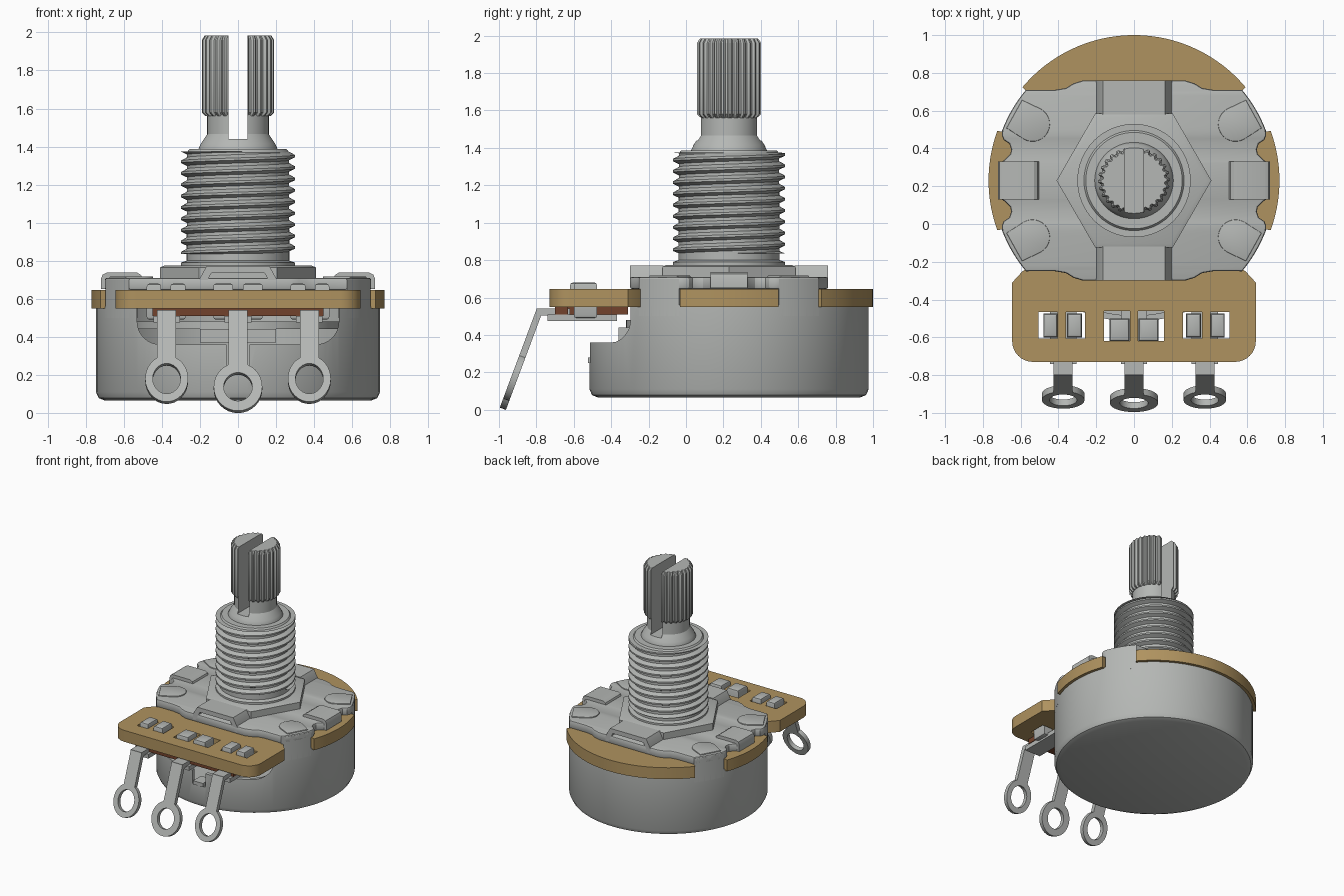
import bpy, bmesh, math
from mathutils import Matrix, Vector

if "Cube" in bpy.data.objects:
    bpy.data.objects.remove(bpy.data.objects["Cube"])

CY = 0.23                      # y of the shaft axis
AXIS = Matrix.Translation((0, CY, 0))
UPRIGHT = Matrix.Rotation(math.pi / 2, 4, 'X')
parts = []


def material(name, rgb):
    m = bpy.data.materials.new(name)
    m.use_nodes = True
    m.diffuse_color = (*rgb, 1)
    m.node_tree.nodes["Principled BSDF"].inputs["Base Color"].default_value = (*rgb, 1)
    return m


METAL = material("metal grey", (0.46, 0.475, 0.46))
BOARD = material("board tan", (0.43, 0.29, 0.115))
BROWN = material("pad brown", (0.17, 0.055, 0.025))


def add(name, mesh, mat):
    ob = bpy.data.objects.new(name, mesh)
    bpy.context.collection.objects.link(ob)
    mesh.materials.clear()
    mesh.materials.append(mat)
    parts.append(ob)
    return ob


def finish(bm, name, mat, matrix=Matrix()):
    bmesh.ops.remove_doubles(bm, verts=bm.verts, dist=0.0001)
    bmesh.ops.recalc_face_normals(bm, faces=bm.faces)
    bm.transform(matrix)
    mesh = bpy.data.meshes.new(name)
    bm.to_mesh(mesh)
    bm.free()
    return add(name, mesh, mat)


def evaluated_mesh(ob):
    deps = bpy.context.evaluated_depsgraph_get()
    return bpy.data.meshes.new_from_object(ob.evaluated_get(deps))


def flat(name, loops, z0, z1, mat=METAL, matrix=Matrix(), bevel=0.0):
    """Extrude closed 2D outlines; inner loops become holes."""
    cu = bpy.data.curves.new(name, 'CURVE')
    cu.dimensions, cu.fill_mode = '2D', 'BOTH'
    cu.extrude, cu.bevel_depth, cu.offset = (z1 - z0) / 2 - bevel, bevel, -bevel
    cu.bevel_resolution = 1
    for loop in loops:
        sp = cu.splines.new('POLY')
        sp.points.add(len(loop) - 1)
        for p, (x, y) in zip(sp.points, loop):
            p.co = (x, y, 0, 1)
        sp.use_cyclic_u = True
    ob = bpy.data.objects.new(name + " outline", cu)
    bpy.context.collection.objects.link(ob)
    bm = bmesh.new()
    bm.from_mesh(evaluated_mesh(ob))
    bpy.data.objects.remove(ob)
    bpy.data.curves.remove(cu)
    return finish(bm, name, mat, matrix @ Matrix.Translation((0, 0, (z0 + z1) / 2)))


def rect(x0, x1, y0, y1):
    return [(x0, y0), (x1, y0), (x1, y1), (x0, y1)]


def arc(cx, cy, rx, a0, a1, n=8, ry=None):
    angles = [math.radians(a0 + (a1 - a0) * i / n) for i in range(n + 1)]
    return [(cx + rx * math.cos(a), cy + (ry or rx) * math.sin(a)) for a in angles]


def lathe(name, profile, n=64, tooth=None, sx=1.0):
    """Spin (radius, z) points around the shaft axis."""
    bm = bmesh.new()
    cols = []
    for i in range(n):
        a = math.tau * i / n
        k = tooth[i % len(tooth)] if tooth else 1
        cols.append([bm.verts.new((r * k * math.cos(a) * sx, r * k * math.sin(a), z))
                     for r, z in profile])
    for i in range(n):
        a, b = cols[i], cols[(i + 1) % n]
        for j in range(len(profile) - 1):
            quad = [a[j], b[j], b[j + 1], a[j + 1]]
            if profile[j][0] == 0:
                quad.remove(b[j])
            if profile[j + 1][0] == 0:
                quad.remove(b[j + 1])
            bm.faces.new(quad)
    return finish(bm, name, METAL, AXIS)


def cut(ob, cutter):
    mod = ob.modifiers.new("cut", 'BOOLEAN')
    mod.operation, mod.solver, mod.object = 'DIFFERENCE', 'EXACT', cutter
    mesh = evaluated_mesh(ob)
    ob.modifiers.clear()
    ob.data = mesh
    parts.remove(cutter)
    bpy.data.objects.remove(cutter)


# Can with the front opening and its small notch
can = lathe("can", [(0, .065), (.70, .065), (.732, .078), (.747, .11), (.747, .56),
                    (.715, .56), (.715, .11), (0, .11)], 96)
opening = arc(-.41, .48, .12, 180, 270) + arc(.41, .48, .12, 270, 360) + [(.53, .8), (-.53, .8)]
cut(can, flat("opening cutter", [opening], .2, .9, matrix=UPRIGHT))
cut(can, flat("notch cutter", [rect(-.06, .06, .25, .5)], .4, .9, matrix=UPRIGHT))
flat("can_notch_tab", [rect(-.045, .045, -.525, -.42)], .25, .28)

# Inside of the can
flat("wiper_disc", [arc(0, 0, .55, 0, 355, 71)], .44, .48, matrix=AXIS)
flat("wiper_block", [rect(-.2, .2, -.36, -.05)], .37, .44)

# Lugs of the can reaching through the board, with folded tongues on the cover
for mx in (1, -1):
    for my in (1, -1):
        side = "left" if mx > 0 else "right"
        end = "back" if my > 0 else "front"
        lug = arc(0, 0, .747, 21, 40) + arc(0, 0, .69, 40, 21)
        flat(f"lug_{end}_{side}", [[(x * mx, y * my) for x, y in lug]], .5, .70, matrix=AXIS)
        turn = Matrix.Rotation(math.atan2(.3 * my, .54 * mx), 4, 'Z')
        tongue = arc(.615, 0, .092, 90, 270, 14) + [(.725, -.085), (.725, .085)]
        flat(f"tongue_{end}_{side}", [tongue], .69, .718, matrix=AXIS @ turn, bevel=.004)

# Board with terminal windows
windows = []
for s in (1, -1):
    for a, b, y0, y1 in ((.02, .16, -.62, -.46), (.26, .36, -.605, -.465), (.405, .505, -.605, -.465)):
        windows.append(rect(min(a * s, b * s), max(a * s, b * s), y0, y1))


def board_arc(a0, a1, n):
    return [(x, y + CY) for x, y in arc(0, 0, .77, a0, a1, n)]


def board_notch(a0, a1):
    return [(x, y + CY) for x, y in arc(0, 0, .69, a0, a1, 4)]


outline = (arc(-.535, -.62, .11, 180, 270) + arc(.535, -.62, .11, 270, 360)
           + [(.645, -.31), (.59, -.25)] + board_notch(-40, -21) + board_arc(-20, 20, 14)
           + board_notch(21, 39) + board_arc(40, 140, 40) + board_notch(141, 159)
           + board_arc(160, 200, 14) + board_notch(201, 220) + [(-.59, -.25), (-.645, -.31)])
flat("board", [outline] + windows, .55, .645, BOARD)

# Dark pads under the board
flat("pad_strip", [rect(-.45, .45, -.70, -.63)], .51, .55, BROWN)
for s, side in ((1, "left"), (-1, "right")):
    for a, b in ((.165, .255), (.365, .4)):
        flat(f"pad_{side}", [rect(min(a * s, b * s), max(a * s, b * s), -.63, -.31)], .51, .55, BROWN)

# Cover plate from one mirrored quarter
quarter = ([(.27, .53), (.32, .515), (.36, .49), (.42, .48), (.572, .48)][::-1])
quarter = ([(.70, .10), (.685, .11), (.655, .14), (.65, .165), (.66, .195), (.69, .215), (.70, .24)]
           + arc(0, 0, .747, 21, 40) + quarter[1:])
half = quarter + [(-x, y) for x, y in quarter[::-1]]
flat("cover", [half + [(-x, -y) for x, y in half]], .645, .71, matrix=AXIS, bevel=.012)

# Raised straps at the front and back of the cover
strap = [(-.205, .66), (-.205, .70), (-.165, .772), (.165, .772), (.205, .70), (.205, .66),
         (.18, .66), (.14, .735), (-.14, .735), (-.18, .66)]
for s, end in ((1, "back"), (-1, "front")):
    mid = -(CY + .44 * s)
    flat(f"strap_{end}", [strap], mid - .09, mid + .09, matrix=UPRIGHT)

# Folded tabs at the sides of the cover
tab = [(.50, .65), (.72, .65), (.72, .705), (.712, .727), (.69, .737), (.53, .737), (.51, .725), (.50, .70)]
for s, side in ((1, "left"), (-1, "right")):
    flat(f"side_tab_{side}", [[(x * s, z) for x, z in tab]], -CY - .1, -CY + .1, matrix=UPRIGHT)

# Threaded bushing
lathe("hex_flange", [(0, .70), (.41, .70), (.41, .765), (.385, .775), (0, .775)], 6)
lathe("bushing_core", [(0, .76), (.30, .76), (.30, .79), (.27, .80), (.268, 1.37), (.255, 1.387), (0, 1.387)])


def thread(z0, z1, pitch, n=64):
    ridge = [(0, .265), (.2, .265), (.48, .30), (.68, .30)]
    rows = (int((z1 - z0) / pitch) + 3) * len(ridge)
    bm = bmesh.new()
    grid = []
    for i in range(n):
        a = math.tau * i / n
        col = []
        for j in range(rows):
            f, r = ridge[j % 4]
            z = z0 + (j // 4 + f + i / n - 1) * pitch
            col.append(bm.verts.new((r * math.cos(a), r * math.sin(a), min(max(z, z0), z1))))
        grid.append(col)
    for i in range(n):
        shift = 4 if i == n - 1 else 0
        nxt = grid[(i + 1) % n]
        for j in range(rows - 1 - shift):
            bm.faces.new((grid[i][j], nxt[j + shift], nxt[j + 1 + shift], grid[i][j + 1]))
    return finish(bm, "bushing_thread", METAL, AXIS)


thread(.835, 1.375, .06)

# Split shaft with knurled end
shaft = lathe("shaft", [(0, 1.3), (.203, 1.3), (.203, 1.385), (.19, 1.415), (.157, 1.465), (.157, 1.57), (0, 1.57)],
              sx=1.03)
knurl = lathe("knurled_end", [(0, 1.56), (.16, 1.56), (.178, 1.58), (.178, 1.96), (.163, 1.985), (0, 1.985)],
              112, (1, 1, .93, .93), 1.07)
for ob in (shaft, knurl):
    cut(ob, flat("slot cutter", [rect(-.05, .05, -.3, .3)], 1.44, 2.2, matrix=AXIS))

# Solder terminals and the clips that hold them
for name, x, drop, rx, ry, hx, hy in (("left", .375, .374, .113, .13, .073, .085),
                                      ("centre", 0, .42, .128, .135, .075, .08),
                                      ("right", -.375, .374, .113, .13, .073, .085)):
    open_angle = math.degrees(math.asin(.05 / rx))
    eye = arc(0, -drop, rx, 90 + open_angle, 450 - open_angle, 28, ry)
    hole = arc(0, -drop, hx, 0, 345, 23, hy)
    tilt = Matrix.Translation((x, -.785, .525)) @ Matrix.Rotation(math.radians(69.5), 4, 'X')
    flat(f"terminal_{name}", [[(.05, .01), (-.05, .01)] + eye, hole], -.0175, .0175, matrix=tilt)
    flat(f"terminal_foot_{name}", [rect(x - .05, x + .05, -.80, -.62)], .505, .542)
    flat(f"terminal_plate_{name}", [rect(x - .07, x + .07, -.74, -.37)], .475, .51)

for s, side in ((1, "left"), (-1, "right")):
    for a, b, y0, y1 in ((.025, .13, -.62, -.50), (.275, .355, -.6, -.475), (.405, .48, -.6, -.475)):
        flat(f"clip_{side}", [rect(min(a * s, b * s), max(a * s, b * s), y0, y1)], .49, .68, bevel=.015)

# Smooth round surfaces, keep edges sharp
bpy.ops.object.select_all(action='DESELECT')
for ob in parts:
    ob.select_set(True)
bpy.context.view_layer.objects.active = parts[0]
bpy.ops.object.shade_smooth_by_angle(angle=math.radians(30))
